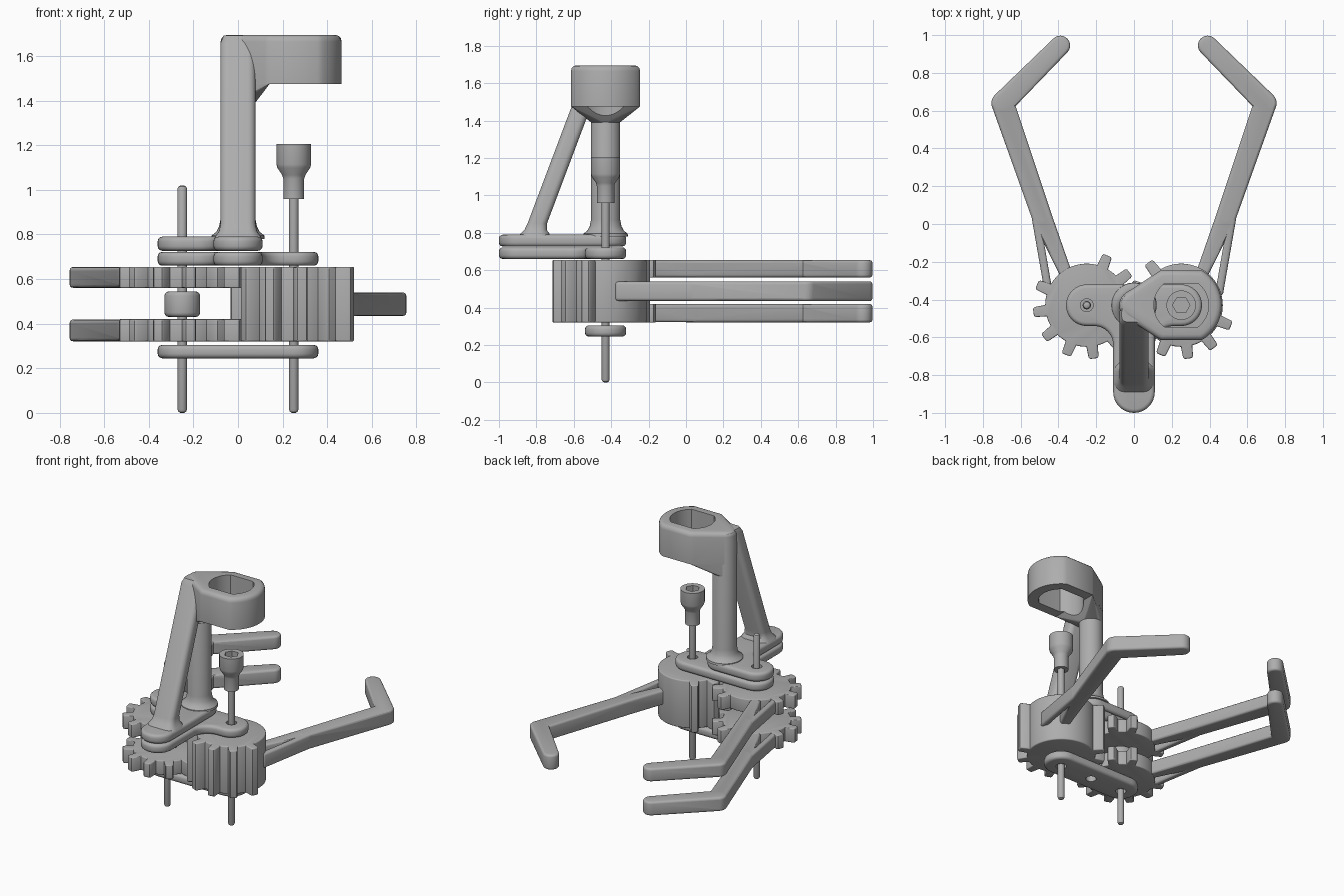
import bpy, bmesh, math
from mathutils import Vector, Matrix

if "Cube" in bpy.data.objects:
    bpy.data.objects.remove(bpy.data.objects["Cube"])

grey = bpy.data.materials.new("plain grey")
grey.diffuse_color = (0.42, 0.42, 0.42, 1)
grey.use_nodes = True
grey.node_tree.nodes["Principled BSDF"].inputs["Base Color"].default_value = grey.diffuse_color
AY = -0.43                      # y of both gear axles
LEFT, RIGHT = (-0.25, AY), (0.25, AY)


def finish(bm, name):
    bmesh.ops.recalc_face_normals(bm, faces=bm.faces)
    me = bpy.data.meshes.new(name)
    bm.to_mesh(me)
    bm.free()
    ob = bpy.data.objects.new(name, me)
    bpy.context.collection.objects.link(ob)
    me.materials.append(grey)
    return ob


def select(ob):
    bpy.ops.object.select_all(action='DESELECT')
    ob.select_set(True)
    bpy.context.view_layer.objects.active = ob


def smooth(ob):
    select(ob)
    bpy.ops.object.shade_smooth_by_angle(angle=math.radians(35))


def arc(c, r, a0, a1, n=16):
    return [(c[0] + r * math.cos(math.radians(a0 + (a1 - a0) * i / n)),
             c[1] + r * math.sin(math.radians(a0 + (a1 - a0) * i / n))) for i in range(n + 1)]


def circle(c, r, n=32):
    return arc(c, r, 0, 360, n)[:-1]


def hull(points):
    """Convex outline around a set of points."""
    pts = sorted(set((round(x, 5), round(y, 5)) for x, y in points))

    def half(seq):
        out = []
        for p in seq:
            while len(out) > 1 and ((out[-1][0] - out[-2][0]) * (p[1] - out[-2][1])
                                    - (out[-1][1] - out[-2][1]) * (p[0] - out[-2][0])) <= 1e-7:
                out.pop()
            out.append(p)
        return out[:-1]
    return half(pts) + half(pts[::-1])


def prism(name, outline, z0, z1, bevel=0.0, top_only=False):
    bm = bmesh.new()
    face = bm.faces.new([bm.verts.new((x, y, z0)) for x, y in outline])
    ext = bmesh.ops.extrude_face_region(bm, geom=[face])
    bmesh.ops.translate(bm, vec=(0, 0, z1 - z0),
                        verts=[v for v in ext['geom'] if isinstance(v, bmesh.types.BMVert)])
    if bevel:
        rim = [e for e in bm.edges if abs(e.verts[0].co.z - e.verts[1].co.z) < 1e-6
               and (not top_only or e.verts[0].co.z > z1 - 1e-4)]
        bmesh.ops.bevel(bm, geom=rim, offset=bevel, segments=3, profile=0.5, affect='EDGES')
    return finish(bm, name)


def lathe(name, c, profile, n=32):
    """Closed turned part from (radius, z) points, capped at both ends."""
    bm = bmesh.new()
    rings = [[bm.verts.new((x, y, z)) for x, y in circle(c, r, n)] for r, z in profile]
    for a, b in zip(rings, rings[1:]):
        for i in range(n):
            bm.faces.new((a[i], a[(i + 1) % n], b[(i + 1) % n], b[i]))
    bm.faces.new(rings[0][::-1])
    bm.faces.new(rings[-1])
    return finish(bm, name)


def combine(ob, other, op):
    m = ob.modifiers.new("bool", 'BOOLEAN')
    m.operation, m.object, m.solver = op, other, 'EXACT'
    select(ob)
    bpy.ops.object.modifier_apply(modifier=m.name)
    bpy.data.objects.remove(other)


# Geared grippers: a toothed hub with a braced, bent finger
def gear_outline(c, phase, missing, r=0.22, tip=0.285):
    pts = []
    for k in range(12):
        a = phase + 30 * k
        if k in missing:
            pts += arc(c, r, a - 15, a + 15, 8)[:-1]
            continue
        pts += arc(c, r, a - 15, a - 8, 3)
        pts += arc(c, tip - 0.008, a - 5.5, a - 5.5, 1)[:1] + arc(c, tip, a - 4, a + 4, 2)
        pts += arc(c, tip - 0.008, a + 5.5, a + 5.5, 1)[:1] + arc(c, r, a + 8, a + 15, 3)[:-1]
    return pts


def finger_onto(gear, side, z0, z1):
    bars = [((0.39, 0.945, 0.052), (0.695, 0.64, 0.06)),
            ((0.695, 0.64, 0.06), (0.488, 0.04, 0.053)),
            ((0.488, 0.04, 0.053), (0.345, -0.30, 0.03)),
            ((0.52, 0.03, 0.021), (0.452, -0.36, 0.021))]
    for i, bar in enumerate(bars):
        pts = [p for x, y, r in bar for p in circle((side * x, y), r, 24)]
        e = 0.0004 * i
        combine(gear, prism("bar", hull(pts), z0 + e, z1 - e, 0.015), 'UNION')


right_gripper = prism("right_gripper", gear_outline(RIGHT, 7.5, (0, 1, 2, 3)), 0.32, 0.655, 0.008)
finger_onto(right_gripper, 1, 0.435, 0.54)
smooth(right_gripper)
for label, z0, z1 in (("lower", 0.32, 0.42), ("upper", 0.56, 0.655)):
    ob = prism(label + "_left_gripper", gear_outline(LEFT, 7.5, (3, 4)), z0, z1, 0.006)
    finger_onto(ob, -1, z0 + 0.001, z1 - 0.001)
    smooth(ob)
smooth(prism("spacer", circle(LEFT, 0.08), 0.43, 0.545, 0.02))

# Plates joining the axles
R = 0.11
foot = (0, -0.89)
left_side = arc(LEFT, R, 90, 270) + arc((-0.21, -0.64), 0.1, 90, 0, 8) + arc(foot, R, 180, 360)
bottom = prism("bottom_plate", arc(LEFT, R, 90, 270) + arc(RIGHT, R, -90, 90), 0.245, 0.305, 0.02)
middle = prism("middle_plate", left_side + arc((0.21, -0.64), 0.1, 180, 90, 8)
               + arc(RIGHT, R, -90, 90), 0.66, 0.722, 0.02)
top = prism("top_plate", left_side + arc((0, AY), R, 0, 90), 0.727, 0.79, 0.02)
for plate, holes in ((bottom, (LEFT, (0, AY), RIGHT)), (middle, (LEFT, RIGHT)), (top, (LEFT,))):
    for c in holes:
        combine(plate, prism("hole", circle(c, 0.034, 24), 0.2, 0.9), 'DIFFERENCE')
    smooth(plate)

# Axle pin and hex socket driver
smooth(lathe("axle_pin", LEFT, [(0.008, 0), (0.017, 0.005), (0.022, 0.016), (0.022, 1.004),
                                (0.017, 1.015), (0.008, 1.02)], 20))
driver = lathe("socket_driver", RIGHT, [(0.008, 0), (0.017, 0.005), (0.022, 0.016), (0.022, 0.96),
                                        (0.047, 0.96), (0.047, 1.05), (0.052, 1.067), (0.073, 1.098),
                                        (0.078, 1.115), (0.078, 1.205)])
combine(driver, prism("socket", circle(RIGHT, 0.046, 6), 1.13, 1.3), 'DIFFERENCE')
smooth(driver)

# Column with a flared foot
smooth(lathe("column", (0, AY), [(0.12, 0.78), (0.118, 0.795), (0.097, 0.812), (0.085, 0.835),
                                 (0.078, 0.87), (0.078, 1.66), (0.07, 1.685), (0.055, 1.692)]))

# Slanted brace: rounded rectangle sections swept from foot to column top
bm = bmesh.new()
rings = []
for y, z, w, d in ((-0.81, 0.78, 0.108, 0.085), (-0.808, 0.795, 0.1, 0.078), (-0.804, 0.815, 0.085, 0.06),
                   (-0.795, 0.85, 0.078, 0.052), (-0.49, 1.66, 0.078, 0.052), (-0.478, 1.692, 0.065, 0.04)):
    c = min(w, d) * 0.65
    sec = [p for sx, sy, a in ((1, 1, 0), (-1, 1, 90), (-1, -1, 180), (1, -1, 270))
           for p in arc((sx * (w - c), y + sy * (d - c)), c, a, a + 90, 5)]
    rings.append([bm.verts.new((px, py, z)) for px, py in sec])
for a, b in zip(rings, rings[1:]):
    for i in range(len(a)):
        bm.faces.new((a[i - 1], a[i], b[i], b[i - 1]))
bm.faces.new(rings[0])
bm.faces.new(rings[-1])
smooth(finish(bm, "brace"))


# Holder ring with two flats, necked to the column
def flat_circle(r, flat, n=48):
    return hull([(x, max(AY - flat, min(AY + flat, y))) for x, y in circle(RIGHT, r, n)])


outer = flat_circle(0.215, 0.185)
ring = prism("holder_ring", hull(outer + circle((0, AY), 0.078)), 1.475, 1.695, 0.03, True)
bm = bmesh.new()
for x, y in circle((0, AY), 0.077):
    bm.verts.new((x, y, 1.39))
    bm.verts.new((x, y, 1.5))
for x, y in outer:
    if x < 0.16:
        bm.verts.new((x, y, 1.476))
        bm.verts.new((x, y, 1.5))
bmesh.ops.convex_hull(bm, input=bm.verts)
combine(ring, finish(bm, "gusset"), 'UNION')
combine(ring, prism("bore", flat_circle(0.145, 0.116), 1.3, 1.8), 'DIFFERENCE')
smooth(ring)
